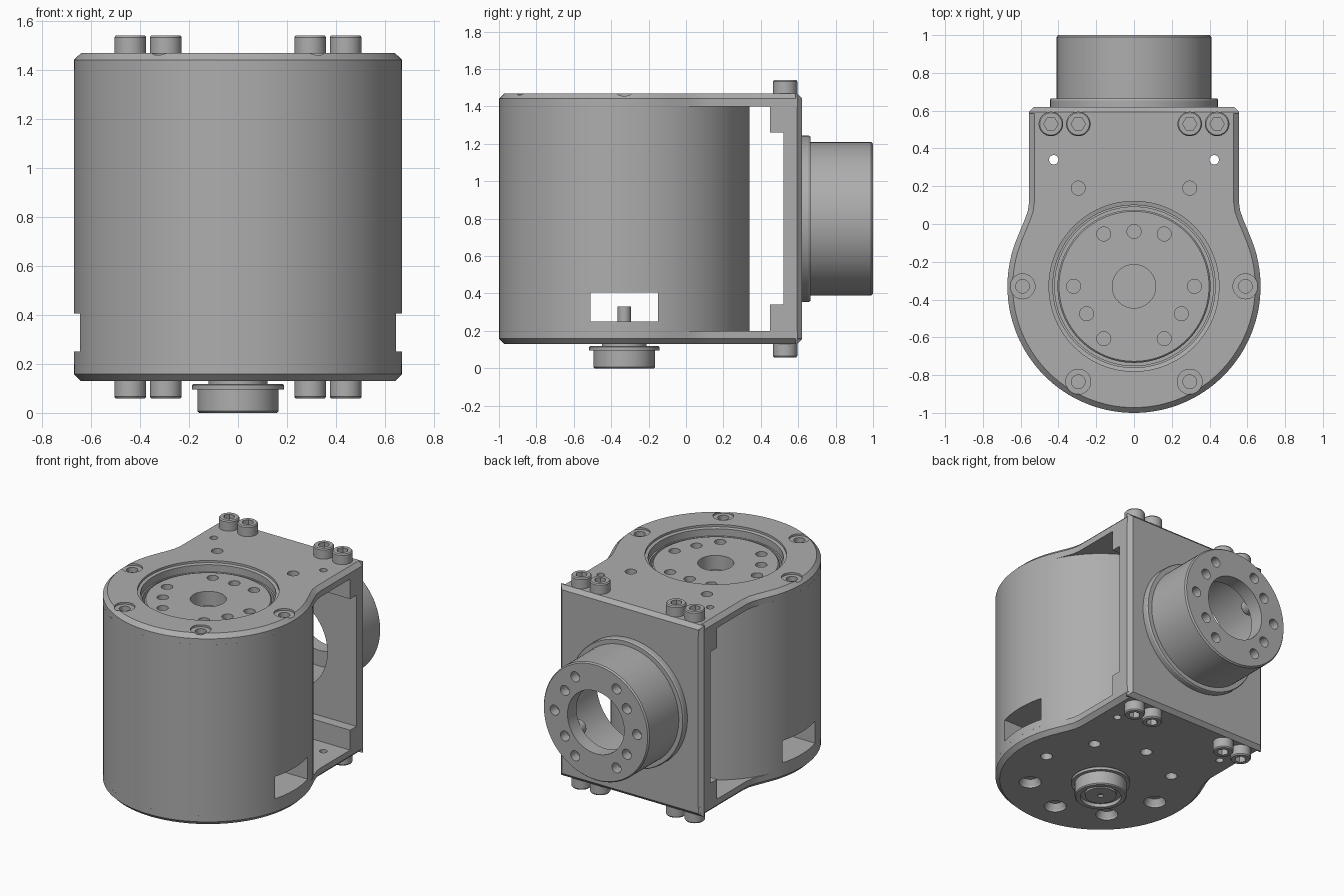
import bpy, bmesh
from math import sin, cos, pi, radians
from mathutils import Vector

cube = bpy.data.objects.get("Cube")
if cube:
    bpy.data.objects.remove(cube)

metal = bpy.data.materials.new("grey metal")
metal.use_nodes = True
GREY = (0.42, 0.42, 0.42, 1)
metal.diffuse_color = GREY
metal.node_tree.nodes["Principled BSDF"].inputs["Base Color"].default_value = GREY

CY, R = -0.33, 0.67          # axis and radius of the drum
LOW, HIGH, MID = 0.13, 1.47, 0.80
PLATE = 0.07


def revolve(bm, profile, x=0, y=CY, z=0, axis="Z", n=32):
    """Solid of revolution from (radius, height) points, capped at both ends."""
    rings = []
    for r, h in profile:
        ring = []
        for i in range(n):
            a, b = r * cos(2 * pi * i / n), r * sin(2 * pi * i / n)
            ring.append(bm.verts.new((x + a, y + b, z + h) if axis == "Z" else (x + a, y + h, z + b)))
        rings.append(ring)
    faces = [bm.faces.new(rings[0]), bm.faces.new(rings[-1])]
    for lo, hi in zip(rings, rings[1:]):
        faces += [bm.faces.new((lo[i], lo[(i + 1) % n], hi[(i + 1) % n], hi[i])) for i in range(n)]
    bmesh.ops.recalc_face_normals(bm, faces=faces)


def box(bm, x0, x1, y0, y1, z0, z1):
    verts = bmesh.ops.create_cube(bm, size=1)["verts"]
    for v in verts:
        v.co = ((x0 + x1) / 2 + v.co.x * (x1 - x0), (y0 + y1) / 2 + v.co.y * (y1 - y0),
                (z0 + z1) / 2 + v.co.z * (z1 - z0))
    return verts


def finish(name, bm, cutter=None):
    """Make an object, cut it, and shade it."""
    mesh = bpy.data.meshes.new(name)
    bm.to_mesh(mesh)
    bm.free()
    mesh.materials.append(metal)
    obj = bpy.data.objects.new(name, mesh)
    bpy.context.collection.objects.link(obj)
    for o in bpy.context.selected_objects:
        o.select_set(False)
    obj.select_set(True)
    bpy.context.view_layer.objects.active = obj
    if cutter:
        tool_mesh = bpy.data.meshes.new("cutter")
        cutter.to_mesh(tool_mesh)
        cutter.free()
        tool_mesh.materials.append(metal)
        tool = bpy.data.objects.new("cutter", tool_mesh)
        tool.hide_render = True
        bpy.context.collection.objects.link(tool)
        mod = obj.modifiers.new("cut", "BOOLEAN")
        mod.operation, mod.solver, mod.object = "DIFFERENCE", "EXACT", tool
        mod.use_self = True
        bpy.ops.object.modifier_apply(modifier=mod.name)
        bpy.data.objects.remove(tool)
    bpy.ops.object.shade_smooth_by_angle(angle=radians(25))
    return obj


# Outline of the end plates: round front, curved waist, square back
side = [(0.53, 0.62), (0.555, 0.595), (0.555, 0.12), (0.562, 0.07), (0.58, 0.02), (0.605, -0.04)]
arc = [(R * cos(radians(a)), CY + R * sin(radians(a))) for a in range(20, -201, -4)]
OUTLINE = side + arc + [(-x, y) for x, y in reversed(side)]


def plate(outer_z, inner_z):
    """End plate with a chamfer along its outer rim."""
    bm = bmesh.new()
    base = bm.faces.new([bm.verts.new((x, y, inner_z)) for x, y in OUTLINE])
    new = bmesh.ops.extrude_face_region(bm, geom=[base])["geom"]
    if base.is_valid and not any(base == f for f in bm.faces):
        bm.faces.remove(base)
    for v in new:
        if isinstance(v, bmesh.types.BMVert):
            v.co.z = outer_z
    if len([f for f in bm.faces if len(f.verts) > 4]) < 2:
        bm.faces.new([v for v in bm.verts if abs(v.co.z - inner_z) < 1e-5])
    bmesh.ops.recalc_face_normals(bm, faces=bm.faces)
    rim = [e for e in bm.edges if all(abs(v.co.z - outer_z) < 1e-5 for v in e.verts)]
    bmesh.ops.bevel(bm, geom=rim, offset=0.028, segments=1, affect="EDGES")
    bmesh.ops.recalc_face_normals(bm, faces=bm.faces)
    return bm


# Top plate: stepped opening, six fastener holes, two pin holes
cut = bmesh.new()
revolve(cut, [(0.43, -0.1), (0.43, -0.02), (0.45, -0.015), (0.45, 0.1)], z=HIGH, n=96)
for s in (-1, 1):
    revolve(cut, [(0.025, -0.1), (0.025, 0.1)], s * 0.425, 0.34, HIGH)
    revolve(cut, [(0.037, -0.05), (0.037, 0.1)], s * 0.295, 0.19, HIGH)
    for x, y in ((0.59, CY), (0.295, -0.835)):
        revolve(cut, [(0.036, -0.05), (0.036, -0.013), (0.066, -0.013), (0.066, 0.1)], s * x, y, HIGH)
finish("top_plate", plate(HIGH, HIGH - PLATE), cut)

# Bottom plate: ring of eight holes, wider at the front
cut = bmesh.new()
for s in (-1, 1):
    revolve(cut, [(0.025, -0.1), (0.025, 0.1)], s * 0.425, 0.34, LOW)
for i in range(8):
    a = i * pi / 4
    r = 0.07 if i >= 4 else 0.038
    revolve(cut, [(r, -0.1), (r, 0.012), (r * 0.7, 0.05)], 0.45 * cos(a), CY + 0.45 * sin(a), LOW)
finish("bottom_plate", plate(LOW, LOW + PLATE), cut)

# Drum with a side window running through it and a well for the rotor
bm, cut = bmesh.new(), bmesh.new()
revolve(bm, [(R, LOW + PLATE), (R, HIGH - PLATE)], n=128)
box(cut, -1, 1, -0.51, -0.15, 0.25, 0.405)
revolve(cut, [(0.42, 1.3), (0.42, 1.5)], n=96)
finish("drum", bm, cut)
bm = bmesh.new()
revolve(bm, [(0.035, 0.24), (0.035, 0.33)])
finish("window_post", bm)

# Rotor disc with centre bore and bolt circle
HEX = [(0.32 * cos(i * pi / 3), 0.32 * sin(i * pi / 3)) for i in range(6)]
bm, cut = bmesh.new(), bmesh.new()
revolve(bm, [(0.405, 1.29), (0.405, 1.402), (0.397, 1.41)], n=96)
revolve(cut, [(0.115, 1.31), (0.115, 1.5)], n=48)
for x, y in HEX + [(0.29 * cos(radians(a)), 0.29 * sin(radians(a))) for a in (90, 210, 330)]:
    revolve(cut, [(0.037, 1.33), (0.037, 1.5)], x, CY + y)
finish("rotor_disc", bm, cut)

# Back bracket: chamfered panel, lower and upper ribs, large bore
bm, cut = bmesh.new(), bmesh.new()
verts = box(bm, -0.555, 0.555, 0.52, 0.62, LOW, HIGH)
back = [e for e in bm.edges if all(v.co.y > 0.6 for v in e.verts)]
bmesh.ops.bevel(bm, geom=back, offset=0.026, segments=1, affect="EDGES")
revolve(cut, [(0.33, 0.4), (0.33, 0.7)], 0, 0, MID, "Y", 64)
for z0, z1 in ((LOW - 0.1, LOW + PLATE), (HIGH - PLATE, HIGH + 0.1)):
    box(cut, -1, 1, 0.4, 0.585, z0, z1)
finish("back_panel", bm, cut)
for name, z0, z1 in (("lower_rib", LOW + PLATE, 0.34), ("upper_rib", 1.26, HIGH - PLATE)):
    bm = bmesh.new()
    box(bm, -0.555, 0.555, 0.45, 0.53, z0, z1)
    finish(name, bm)

# Hollow output flange on the back
bm, cut = bmesh.new(), bmesh.new()
revolve(bm, [(0.445, 0.60), (0.445, 0.655), (0.44, 0.665), (0.41, 0.665), (0.41, 0.99), (0.402, 1.0)],
        0, 0, MID, "Y", 96)
revolve(cut, [(0.33, 0.5), (0.33, 0.9), (0.22, 0.9), (0.22, 1.1)], 0, 0, MID, "Y", 64)
for x, z in HEX + [(sx * 0.24, sz * 0.16) for sx in (-1, 1) for sz in (-1, 1)]:
    revolve(cut, [(0.035, 0.93), (0.035, 1.1)], x, 0, MID + z, "Y", 24)
finish("output_flange", bm, cut)


def cap_screw(name, x, y, z, axis, d, r=0.065, h=0.072):
    """Socket head screw pointing along d on the given axis."""
    bm, cut = bmesh.new(), bmesh.new()
    revolve(bm, [(r, -0.01 * d), (r, (h - 0.008) * d), (r - 0.006, h * d)], x, y, z, axis)
    revolve(cut, [(r * 0.58, 0.03 * d), (r * 0.58, (h + 0.1) * d)], x, y, z, axis, 6)
    finish(name, bm, cut)


# Screws holding the bracket, and those inside the flange
for x in (-0.44, -0.295, 0.295, 0.44):
    cap_screw("top_screw", x, 0.53, HIGH, "Z", 1)
    cap_screw("bottom_screw", x, 0.53, LOW, "Z", -1)
for sx in (-1, 1):
    for sz in (-1, 1):
        cap_screw("flange_screw", sx * 0.23, 0.9, MID + sz * 0.15, "Y", -1, 0.05, 0.06)

# Lower hub with collar and recessed face
bm, cut = bmesh.new(), bmesh.new()
revolve(bm, [(0.158, 0), (0.165, 0.007), (0.165, 0.095), (0.188, 0.095), (0.188, 0.113),
             (0.182, 0.118), (0.12, 0.118), (0.12, 0.14)], n=64)
revolve(cut, [(0.13, -0.1), (0.13, 0.025)], n=48)
finish("lower_hub", bm, cut)
bm, cut = bmesh.new(), bmesh.new()
revolve(bm, [(0.1, 0.01), (0.1, 0.04)], n=48)
revolve(cut, [(0.02, -0.1), (0.02, 0.03)], n=16)
finish("hub_cap", bm, cut)
